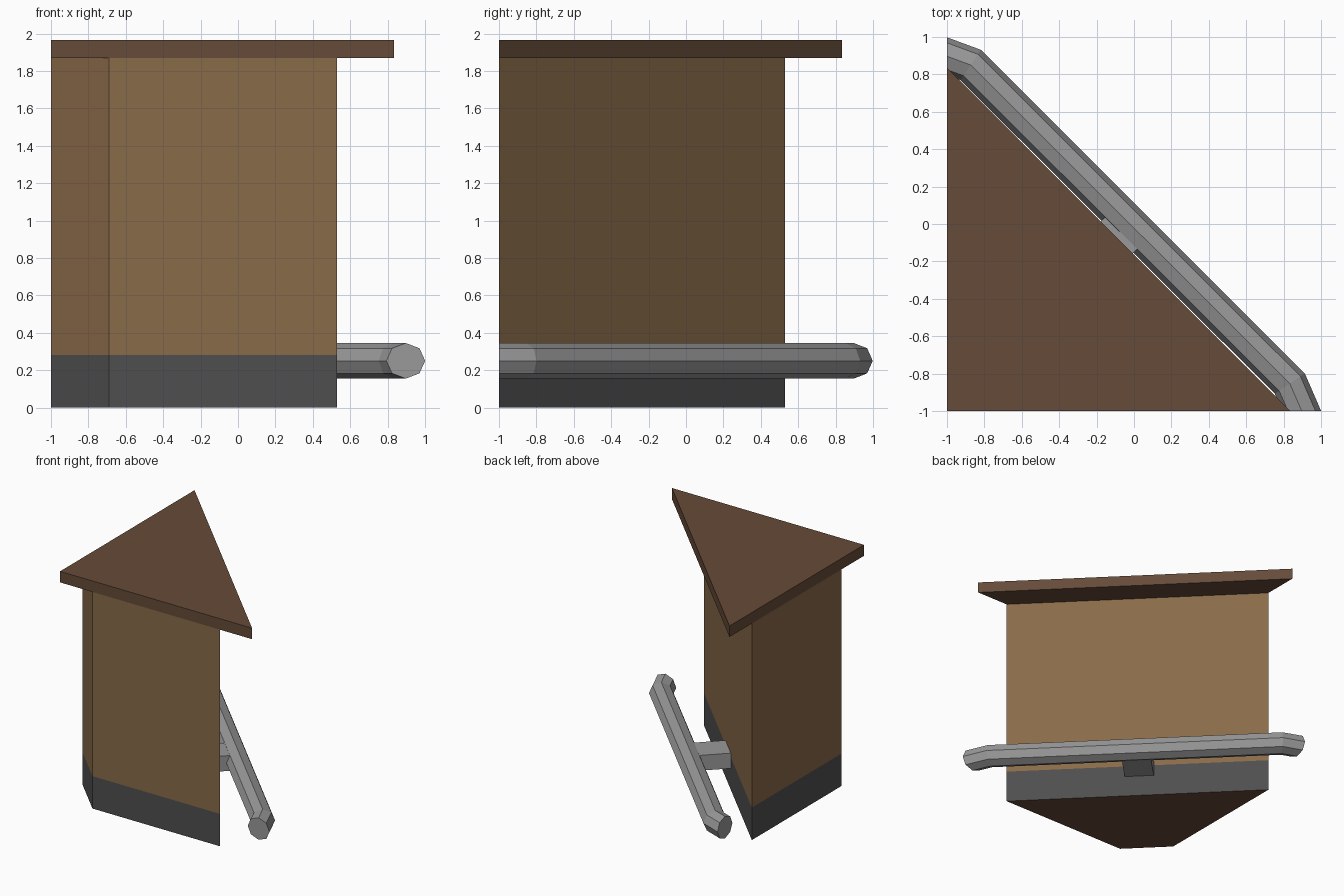
import bpy, bmesh, math
from mathutils import Vector

if "Cube" in bpy.data.objects:
    bpy.data.objects.remove(bpy.data.objects["Cube"])


def material(name, rgb):
    m = bpy.data.materials.new(name)
    m.diffuse_color = (*rgb, 1)
    m.use_nodes = True
    m.node_tree.nodes["Principled BSDF"].inputs["Base Color"].default_value = m.diffuse_color
    return m


BODY = material("tan wood", (0.25, 0.145, 0.066))
ROOF = material("dark wood", (0.13, 0.07, 0.04))
BASE = material("dark grey", (0.078, 0.078, 0.078))
METAL = material("metal grey", (0.32, 0.32, 0.32))


def finish(name, bm, *mats):
    bmesh.ops.recalc_face_normals(bm, faces=bm.faces)
    me = bpy.data.meshes.new(name)
    bm.to_mesh(me)
    bm.free()
    for m in mats:
        me.materials.append(m)
    ob = bpy.data.objects.new(name, me)
    bpy.context.collection.objects.link(ob)
    return ob


def prism(name, outline, z0, z1, mats, caps=(True, True), bottom_mat=0):
    """Extrude a plan outline from z0 to z1, with optional end caps."""
    bm = bmesh.new()
    lo = [bm.verts.new((x, y, z0)) for x, y in outline]
    hi = [bm.verts.new((x, y, z1)) for x, y in outline]
    n = len(outline)
    for i in range(n):
        j = (i + 1) % n
        bm.faces.new((lo[i], lo[j], hi[j], hi[i]))
    if caps[0]:
        bm.faces.new(lo[::-1]).material_index = bottom_mat
    if caps[1]:
        bm.faces.new(hi)
    return finish(name, bm, *mats)


# Corner cabinet: base band, body and triangular roof slab
plan = [(-0.69, -1), (0.53, -1), (-1, 0.53), (-1, -0.69)]
prism("base_band", plan, 0, 0.28, (BASE, ROOF), (True, False), 1)
prism("body", plan, 0.28, 1.87, (BODY,), (False, False))
prism("roof", [(-1, -1), (0.835, -1), (-1, 0.835)], 1.87, 1.965, (ROOF,))


# Bent octagonal rail: each ring lies in its end-cut or mitre plane
def rail(name, path, plane_normals, radius, z):
    bm = bmesh.new()
    rings = []
    for i, (p, nrm) in enumerate(zip(path, plane_normals)):
        a, b = (path[i], path[i + 1]) if i < len(path) - 1 else (path[i - 1], path[i])
        d = (Vector(b) - Vector(a)).normalized()
        side = Vector((d.y, -d.x))
        across = Vector((-nrm[1], nrm[0])).normalized()
        across /= across.dot(side)          # stretch so the tube keeps its width
        ring = []
        for k in range(8):
            t = math.tau * k / 8
            q = Vector(p) + across * (radius * math.cos(t))
            ring.append(bm.verts.new((q.x, q.y, z + radius * math.sin(t))))
        rings.append(ring)
    for r, s in zip(rings, rings[1:]):
        for k in range(8):
            j = (k + 1) % 8
            bm.faces.new((r[k], r[j], s[j], s[k]))
    bm.faces.new(rings[0])
    bm.faces.new(rings[-1])
    return finish(name, bm, METAL)


def heading(deg):
    return (math.cos(math.radians(deg)), math.sin(math.radians(deg)))


rail("bumper_rail",
     [(0.897, -1), (0.833, -0.853), (-0.873, 0.85), (-1, 0.897)],
     [heading(90), heading(123.75), heading(146.25), heading(180)],
     0.095, 0.25)


# Bracket joining the diagonal face to the rail (s = x + y, d = x - y)
def diagonal(s, d):
    return ((s + d) / 2, (s - d) / 2)


prism("rail_bracket",
      [diagonal(-0.47, -0.19), diagonal(-0.47, 0.15),
       diagonal(-0.03, 0.15), diagonal(-0.03, -0.19)],
      0.184, 0.316, (METAL,))
